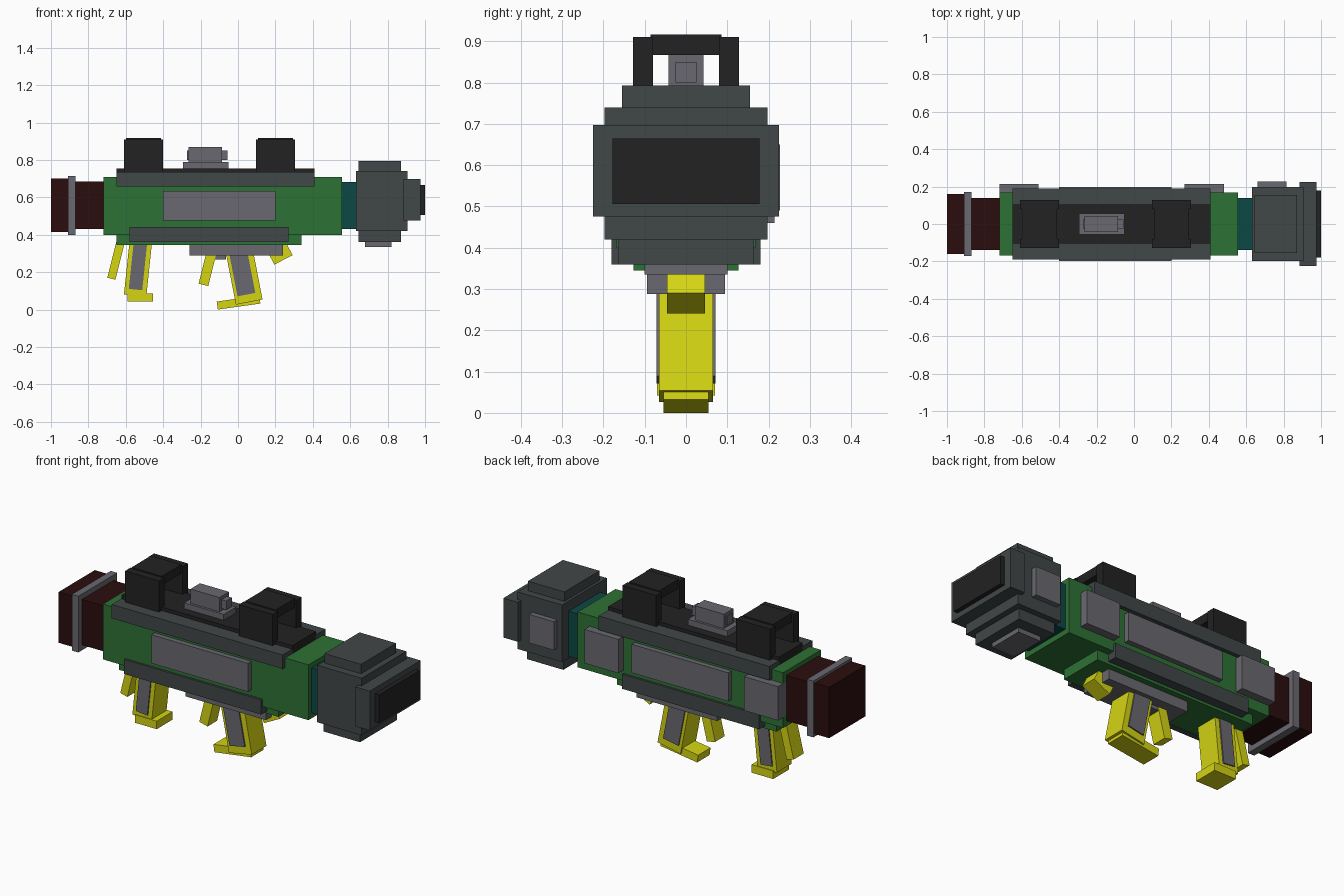
import bpy
from math import radians, sin, cos
from mathutils import Matrix, Vector

cube = bpy.data.objects.get("Cube")
if cube:
    bpy.data.objects.remove(cube, do_unlink=True)


def material(name, r, g, b):
    m = bpy.data.materials.new(name)
    m.use_nodes = True
    m.diffuse_color = (r, g, b, 1)
    m.node_tree.nodes["Principled BSDF"].inputs["Base Color"].default_value = (r, g, b, 1)
    return m


green = material("green", 0.027, 0.165, 0.035)
grey = material("mid grey", 0.14, 0.14, 0.16)
slate = material("dark slate", 0.053, 0.063, 0.063)
black = material("black", 0.016, 0.016, 0.016)
maroon = material("dark maroon", 0.024, 0.004, 0.004)
teal = material("dark teal", 0.004, 0.065, 0.06)
yellow = material("yellow", 0.66, 0.66, 0.007)


def box(name, mat, x, y, z, tilt=0):
    """Box from (min, max) ranges; a single y number means symmetric. Tilt is about its centre."""
    y = y if isinstance(y, tuple) else (-y, y)
    ranges = (x, y, z)
    centre = Vector([(a + b) / 2 for a, b in ranges])
    size = Vector([b - a for a, b in ranges])
    bpy.ops.mesh.primitive_cube_add(size=1, location=centre)
    ob = bpy.context.object
    ob.name = name
    ob.data.transform(Matrix.Diagonal((*size, 1)))
    ob.rotation_euler.y = -radians(tilt)
    ob.data.materials.append(mat)
    return ob


def bar(name, mat, foot, length, width, half_depth, tilt):
    """Leaning bar that rises from the middle of its lower end."""
    t = radians(tilt)
    cx = foot[0] - sin(t) * length / 2
    cz = foot[1] + cos(t) * length / 2
    return box(name, mat, (cx - width / 2, cx + width / 2), half_depth,
               (cz - length / 2, cz + length / 2), tilt)


# Main tube
box("body", green, (-0.72, 0.555), 0.168, (0.4, 0.71))
box("lower_body", green, (-0.65, 0.34), 0.127, (0.345, 0.41))

# Side rails and plates
for side, s in (("right", -1), ("left", 1)):
    def strip(name, mat, x, outer, z):
        box(side + "_" + name, mat, x, tuple(sorted((s * 0.1, s * outer))), z)
    strip("upper_rail", slate, (-0.65, 0.41), 0.19, (0.657, 0.735))
    strip("lower_rail", slate, (-0.58, 0.27), 0.18, (0.36, 0.442))
    strip("side_plate", grey, (-0.4, 0.2), 0.197, (0.475, 0.635))

# Panels on the left side only
for name, x in (("rear_panel", (-0.72, -0.51)), ("front_panel", (0.27, 0.48))):
    box(name, grey, x, (0.1, 0.214), (0.46, 0.65))
box("muzzle_panel", grey, (0.66, 0.815), (0.15, 0.228), (0.49, 0.65))

# Muzzle
box("muzzle_neck", teal, (0.54, 0.64), 0.14, (0.43, 0.683))
box("muzzle_block", slate, (0.63, 0.905), 0.198, (0.42, 0.74))
box("muzzle_top", slate, (0.645, 0.872), 0.155, (0.73, 0.793))
box("muzzle_bottom", slate, (0.645, 0.872), 0.165, (0.36, 0.43))
box("muzzle_foot_plate", grey, (0.68, 0.82), 0.1, (0.335, 0.37))
box("muzzle_collar", slate, (0.885, 0.975), 0.225, (0.476, 0.697))
box("lens", black, (0.96, 1.0), 0.178, (0.506, 0.665))

# Rear exhaust
box("exhaust_neck", maroon, (-0.88, -0.71), 0.14, (0.43, 0.685))
box("exhaust_ring", grey, (-0.91, -0.87), 0.172, (0.4, 0.715))
box("exhaust_end", maroon, (-1.0, -0.9), 0.16, (0.415, 0.7))

# Top plate with two open arches
box("top_plate", black, (-0.65, 0.41), 0.105, (0.7, 0.755))
for name, x in (("rear_arch", -0.505), ("front_arch", 0.2)):
    for side, y in (("right", (-0.128, -0.08)), ("left", (0.08, 0.128))):
        box(name + "_" + side + "_wall", black, (x - 0.105, x + 0.105), y, (0.735, 0.91))
    box(name + "_roof", black, (x - 0.094, x + 0.094), 0.086, (0.867, 0.917))

# Sight between the arches
box("sight_base", grey, (-0.295, -0.05), 0.055, (0.75, 0.788))
box("sight_block", grey, (-0.265, -0.085), 0.042, (0.78, 0.868))
box("sight_core", grey, (-0.272, -0.055), 0.025, (0.8, 0.85))

# Front grip
box("grip_base", grey, (-0.26, 0.24), 0.095, (0.288, 0.36))
box("grip_stud", grey, (-0.13, -0.065), 0.04, (0.268, 0.3))
bar("front_grip", yellow, (0.06, 0.04), 0.28, 0.145, 0.065, 11)
bar("front_grip_inlay", grey, (0.045, 0.08), 0.24, 0.097, 0.072, 11)
box("front_grip_foot", yellow, (-0.112, 0.118), 0.055, (0.016, 0.059), 8)
bar("trigger", yellow, (-0.185, 0.132), 0.2, 0.053, 0.042, -14)
box("front_stop", yellow, (0.165, 0.275), 0.046, (0.26, 0.36), 27)

# Rear grip
bar("rear_grip", yellow, (-0.55, 0.075), 0.3, 0.12, 0.065, -6)
bar("rear_grip_inlay", grey, (-0.548, 0.107), 0.26, 0.072, 0.072, -6)
box("rear_grip_foot", yellow, (-0.59, -0.455), 0.07, (0.042, 0.087))
bar("rear_strut", yellow, (-0.677, 0.165), 0.23, 0.045, 0.045, -14)
